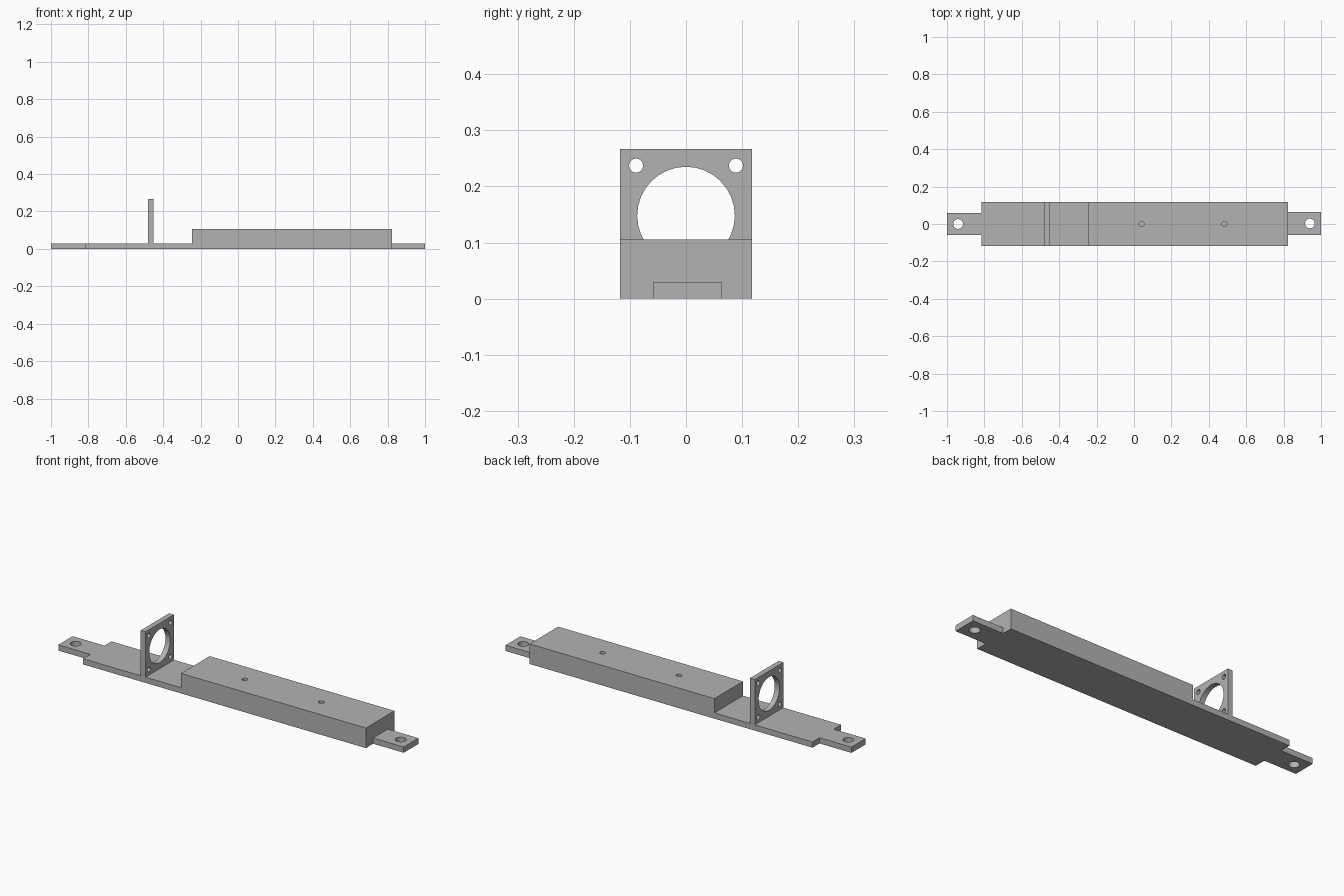
import bpy, bmesh
from math import radians
from mathutils import Matrix, Vector

cube = bpy.data.objects.get("Cube")
if cube:
    bpy.data.objects.remove(cube, do_unlink=True)

grey = bpy.data.materials.new("plain grey")
grey.use_nodes = True
colour = (0.45, 0.45, 0.45, 1)
grey.diffuse_color = colour
grey.node_tree.nodes["Principled BSDF"].inputs["Base Color"].default_value = colour

HALF = 0.118      # half the body width
BASE = 0.03       # base plate thickness


def finish(name, bm):
    bmesh.ops.recalc_face_normals(bm, faces=bm.faces)
    mesh = bpy.data.meshes.new(name)
    bm.to_mesh(mesh)
    bm.free()
    mesh.materials.append(grey)
    ob = bpy.data.objects.new(name, mesh)
    bpy.context.collection.objects.link(ob)
    return ob


def prism(name, profile, y0, y1):
    """Extrude an x-z profile along y."""
    bm = bmesh.new()
    face = bm.faces.new([bm.verts.new((x, y0, z)) for x, z in profile])
    ext = bmesh.ops.extrude_face_region(bm, geom=[face])
    verts = [v for v in ext["geom"] if isinstance(v, bmesh.types.BMVert)]
    bmesh.ops.translate(bm, verts=verts, vec=(0, y1 - y0, 0))
    return finish(name, bm)


def box(name, x0, x1, y0, y1, z0, z1):
    return prism(name, [(x0, z0), (x1, z0), (x1, z1), (x0, z1)], y0, y1)


def drill(ob, holes, axis, depth):
    """Cut round holes given as (centre, radius) along an axis."""
    turn = Vector((0, 0, 1)).rotation_difference(Vector(axis)).to_matrix().to_4x4()
    bm = bmesh.new()
    for centre, r in holes:
        bmesh.ops.create_cone(bm, cap_ends=True, segments=32, radius1=r, radius2=r,
                              depth=depth, matrix=Matrix.Translation(centre) @ turn)
    cutter = finish("hole_cutter", bm)
    cutter.hide_render = True
    mod = ob.modifiers.new("holes", "BOOLEAN")
    mod.operation = "DIFFERENCE"
    mod.solver = "EXACT"
    mod.object = cutter
    bpy.context.view_layer.objects.active = ob
    bpy.ops.object.modifier_apply(modifier=mod.name)
    bpy.data.objects.remove(cutter, do_unlink=True)


# Stepped body: thin base plate with the raised block
left, step, right, top = -0.815, -0.247, 0.823, 0.105
body = prism("body", [(left, 0), (right, 0), (right, top), (step, top),
                      (step, BASE), (left, BASE)], -HALF, HALF)
drill(body, [((x, 0, top), 0.014) for x in (0.04, 0.483)], (0, 0, 1), 0.1)

# Mounting tabs at both ends
right_tab = box("right_end_tab", left - 0.185, left, -0.058, 0.06, 0, BASE)
left_tab = box("left_end_tab", right, 1, -0.058, 0.064, 0, BASE)
drill(right_tab, [((-0.94, 0, 0), 0.026)], (0, 0, 1), 0.2)
drill(left_tab, [((0.94, 0.003, 0), 0.026)], (0, 0, 1), 0.2)

# Upright ring plate with a large opening and four screw holes
plate = box("upright_plate", -0.481, -0.453, -HALF, HALF, BASE, 0.267)
mid, px, off = 0.148, -0.467, 0.089
holes = [((px, 0, mid), 0.087)]
holes += [((px, sy * off, mid + sz * off), 0.0125) for sy in (-1, 1) for sz in (-1, 1)]
drill(plate, holes, (1, 0, 0), 0.2)

# Smooth hole walls, crisp edges
for ob in (body, right_tab, left_tab, plate):
    bpy.ops.object.select_all(action="DESELECT")
    ob.select_set(True)
    bpy.context.view_layer.objects.active = ob
    bpy.ops.object.shade_smooth_by_angle(angle=radians(30))
